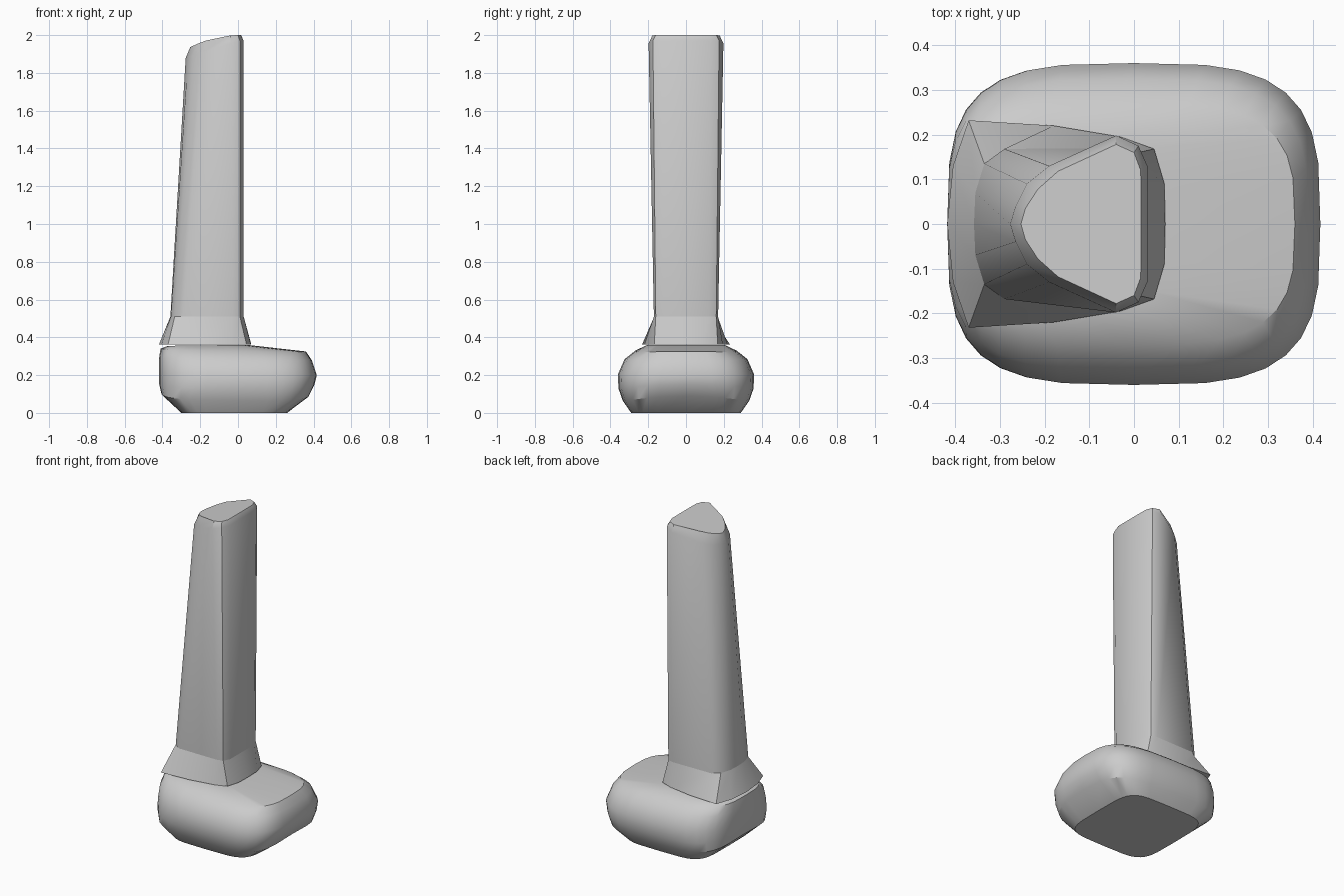
import bpy, bmesh, math

old = bpy.data.objects.get("Cube")
if old:
    bpy.data.objects.remove(old, do_unlink=True)

grey = bpy.data.materials.new("plain grey")
grey.use_nodes = True
colour = (0.6, 0.6, 0.6, 1)
grey.diffuse_color = colour
grey.node_tree.nodes["Principled BSDF"].inputs["Base Color"].default_value = colour


def loft(name, rings, angle):
    """Skin a stack of equal rings, close both ends, shade by angle."""
    bm = bmesh.new()
    loops = [[bm.verts.new(p) for p in ring] for ring in rings]
    n = len(loops[0])
    for low, high in zip(loops, loops[1:]):
        for i in range(n):
            j = (i + 1) % n
            bm.faces.new((low[i], low[j], high[j], high[i]))
    bm.faces.new(loops[0][::-1])
    bm.faces.new(loops[-1])
    bmesh.ops.recalc_face_normals(bm, faces=bm.faces)
    mesh = bpy.data.meshes.new(name)
    bm.to_mesh(mesh)
    bm.free()
    mesh.materials.append(grey)
    obj = bpy.data.objects.new(name, mesh)
    bpy.context.collection.objects.link(obj)
    bpy.ops.object.select_all(action="DESELECT")
    obj.select_set(True)
    bpy.context.view_layer.objects.active = obj
    bpy.ops.object.shade_smooth_by_angle(angle=math.radians(angle))
    return obj


def rounded_ring(x0, x1, half_y, power, z_left, z_right, corner_drop=0, sides=32):
    """Rounded rectangle whose height slopes along x and drops at the corners."""
    ring = []
    for i in range(sides):
        a = 2 * math.pi * i / sides
        c, s = math.cos(a), math.sin(a)
        u = math.copysign(abs(c) ** (2 / power), c)
        v = math.copysign(abs(s) ** (2 / power), s)
        z = z_left + (z_right - z_left) * (u + 1) / 2 - corner_drop * v * v
        ring.append(((x0 + x1) / 2 + u * (x1 - x0) / 2, v * half_y, z))
    return ring


def mirrored_ring(half, height):
    """Complete a half outline across y; height is a function of x."""
    full = half + [(x, -y) for x, y in half[-2:0:-1]]
    return [(x, y, height(x)) for x, y in full]


# Pebble-like foot
loft("base", [
    rounded_ring(-0.30, 0.26, 0.29, 5, 0, 0),
    rounded_ring(-0.405, 0.375, 0.335, 4, 0.1, 0.09, 0.03),
    rounded_ring(-0.417, 0.405, 0.358, 3.5, 0.15, 0.15, 0.02),
    rounded_ring(-0.418, 0.417, 0.36, 3.4, 0.21, 0.2),
    rounded_ring(-0.418, 0.39, 0.325, 3.4, 0.29, 0.28),
    rounded_ring(-0.41, 0.36, 0.27, 3.4, 0.34, 0.325, 0.005),
    rounded_ring(-0.37, 0.05, 0.21, 3.4, 0.355, 0.36),
], 32)

# Outlines of the post, from its flat side round to its narrow side
collar_foot = [(0.07, 0), (0.068, 0.09), (0.045, 0.168), (-0.03, 0.195),
               (-0.18, 0.22), (-0.37, 0.232), (-0.405, 0.13), (-0.418, 0)]
neck = [(0.03, 0), (0.03, 0.12), (0.01, 0.16), (-0.03, 0.17),
        (-0.29, 0.168), (-0.335, 0.135), (-0.355, 0.07), (-0.358, 0)]
crown = [(0.03, 0), (0.03, 0.13), (0.01, 0.175), (-0.04, 0.198),
         (-0.19, 0.13), (-0.24, 0.09), (-0.265, 0.04), (-0.277, 0)]
cap = [(0.016, 0), (0.015, 0.12), (0, 0.16), (-0.04, 0.178),
       (-0.17, 0.118), (-0.215, 0.078), (-0.243, 0.035), (-0.253, 0)]

# Flared collar
loft("collar", [
    mirrored_ring(collar_foot, lambda x: 0.363),
    mirrored_ring(neck, lambda x: 0.51),
], 28)

# Tapering post with a softened, sloping top
loft("post", [
    mirrored_ring(neck, lambda x: 0.51),
    mirrored_ring(crown, lambda x: 1.97 + 0.33 * min(x, 0)),
    mirrored_ring(cap, lambda x: 2.0 - 1.0 * min(x, 0) ** 2),
], 35)
